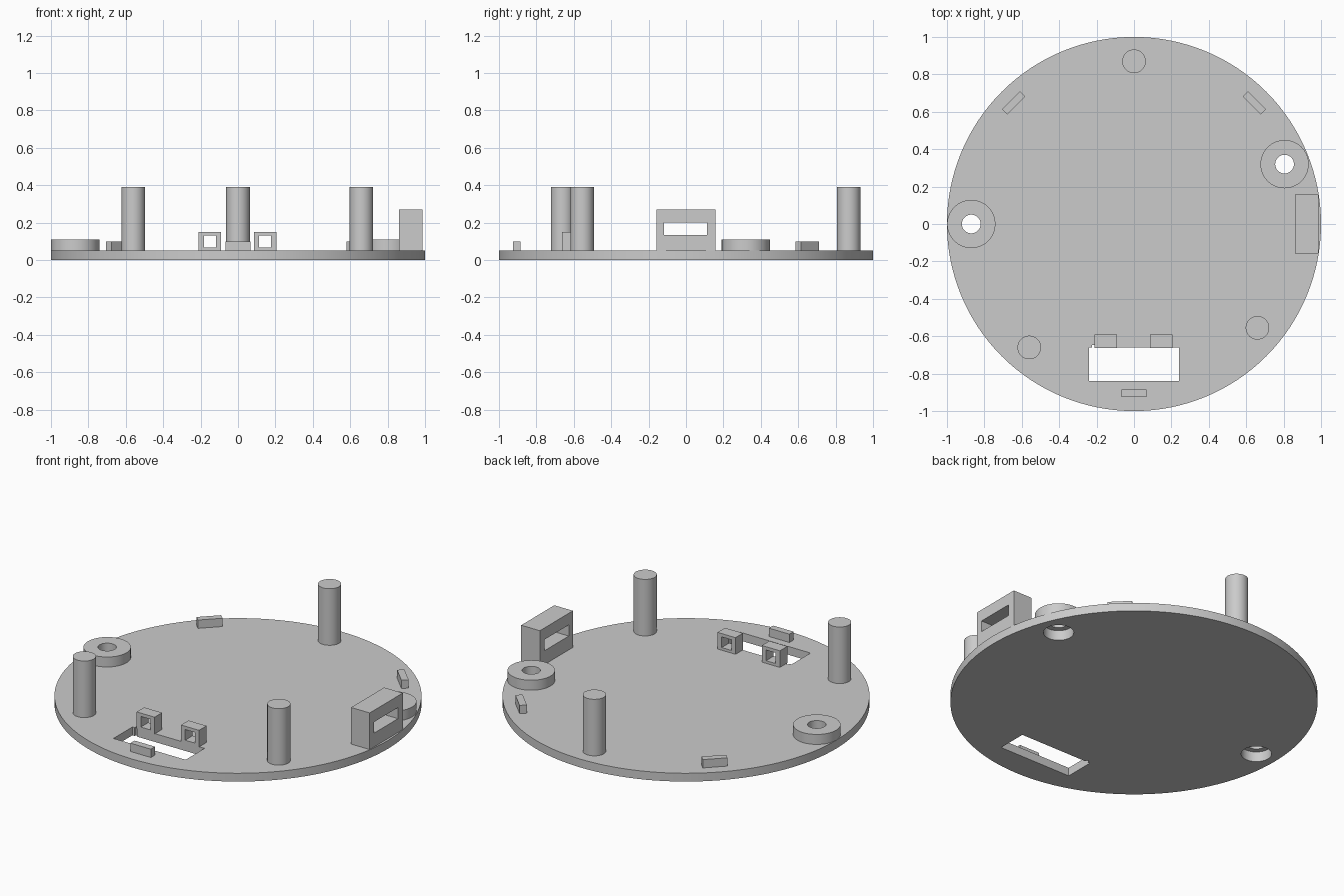
import bpy
import math

cube = bpy.data.objects.get("Cube")
if cube:
    bpy.data.objects.remove(cube, do_unlink=True)

grey = bpy.data.materials.new("plain grey")
grey.use_nodes = True
GREY = (0.6, 0.6, 0.6, 1)
grey.diffuse_color = GREY
grey.node_tree.nodes["Principled BSDF"].inputs["Base Color"].default_value = GREY


def box(name, x, y, z, turn=0):
    """Box from (low, high) ranges, turned about its own upright axis."""
    spans = (x, y, z)
    bpy.ops.mesh.primitive_cube_add(size=1, location=[sum(s) / 2 for s in spans])
    ob = bpy.context.object
    ob.name = name
    ob.scale = [s[1] - s[0] for s in spans]
    ob.rotation_euler.z = math.radians(turn)
    ob.data.materials.append(grey)
    return ob


def cylinder(name, x, y, radius, z, sides=64):
    bpy.ops.mesh.primitive_cylinder_add(vertices=sides, radius=radius, depth=z[1] - z[0],
                                        location=(x, y, sum(z) / 2))
    ob = bpy.context.object
    ob.name = name
    ob.data.materials.append(grey)
    return ob


def cut(targets, cutter):
    """Subtract the cutter from every target, then discard it."""
    for ob in targets:
        bpy.context.view_layer.objects.active = ob
        mod = ob.modifiers.new("cut", 'BOOLEAN')
        mod.operation = 'DIFFERENCE'
        mod.solver = 'EXACT'
        mod.object = cutter
        bpy.ops.object.modifier_apply(modifier=mod.name)
    bpy.data.objects.remove(cutter, do_unlink=True)


TOP = 0.05
round_parts = []

# Round base plate with the front slot and its small notch
plate = cylinder("base_plate", 0, 0, 1, (0, TOP), 128)
round_parts.append(plate)
cut([plate], box("slot_cutter", (-0.24, 0.24), (-0.84, -0.66), (-0.1, 0.2)))
cut([plate], box("notch_cutter", (-0.225, -0.208), (-0.7, -0.648), (-0.1, 0.2)))

# Screw bosses, bored through and counterbored from below
for name, x, y in (("right_boss", -0.87, 0), ("left_boss", 0.805, 0.32)):
    boss = cylinder(name, x, y, 0.129, (TOP, 0.11))
    cut([plate, boss], cylinder("bore_cutter", x, y, 0.05, (-0.1, 0.2)))
    cut([plate, boss], cylinder("counterbore_cutter", x, y, 0.083, (-0.1, 0.06)))
    round_parts.append(boss)

# Tall support posts
for name, x, y in (("back_post", 0, 0.87), ("right_post", -0.56, -0.66),
                   ("left_post", 0.66, -0.555)):
    round_parts.append(cylinder(name, x, y, 0.063, (TOP, 0.39)))

# Square loops behind the slot
for name, x in (("right_loop", -0.15), ("left_loop", 0.145)):
    loop = box(name, (x - 0.06, x + 0.06), (-0.663, -0.592), (TOP, 0.15))
    cut([loop], box("loop_cutter", (x - 0.032, x + 0.032), (-0.8, -0.5), (0.066, 0.13)))

# Connector housing with a window through it
housing = box("connector_housing", (0.862, 0.986), (-0.157, 0.157), (TOP, 0.27))
cut([housing], box("window_cutter", (0.7, 1.1), (-0.118, 0.112), (0.133, 0.2)))

# Low locating tabs, each tangent to the rim
for name, x, y, turn in (("front_tab", 0, -0.905, 0), ("right_tab", -0.643, 0.648, 45),
                         ("left_tab", 0.643, 0.648, -45)):
    box(name, (x - 0.068, x + 0.068), (y - 0.02, y + 0.02), (TOP, 0.1), turn)

# Smooth the round walls and keep the rims sharp
bpy.ops.object.select_all(action='DESELECT')
for ob in round_parts:
    ob.select_set(True)
bpy.context.view_layer.objects.active = plate
bpy.ops.object.shade_smooth_by_angle(angle=math.radians(30))
